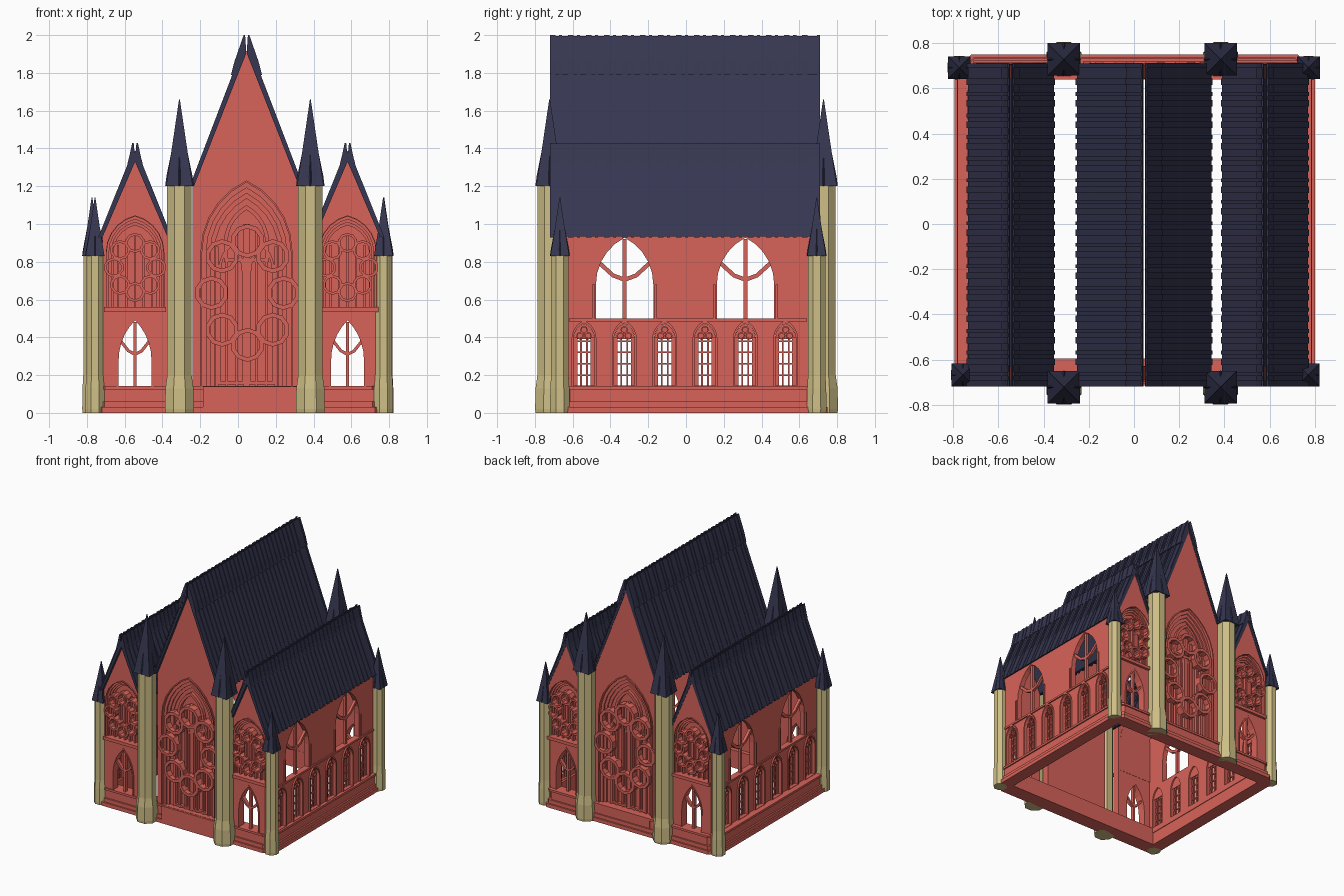
import bpy, bmesh, math

if "Cube" in bpy.data.objects:
    bpy.data.objects.remove(bpy.data.objects["Cube"])

def material(name, rgb):
    m = bpy.data.materials.new(name)
    m.diffuse_color = (*rgb, 1)
    m.use_nodes = True
    m.node_tree.nodes["Principled BSDF"].inputs["Base Color"].default_value = m.diffuse_color
    return m

RED = material("red_stone", (0.69, 0.125, 0.10))
GOLD = material("pale_stone", (0.62, 0.52, 0.24))
SLATE = material("slate", (0.037, 0.038, 0.082))

def finish(bm, name, mat):
    me = bpy.data.meshes.new(name)
    bm.to_mesh(me)
    bm.free()
    me.materials.append(mat)
    bpy.context.collection.objects.link(bpy.data.objects.new(name, me))

def plate(bm, f, loops, a, b):
    """Flat outline with holes, filled and given depth a..b; f maps (u, v, depth) to the world."""
    t = bmesh.new()
    uv, rim = [], []
    for loop in loops:
        n0, n = len(uv), len(loop)
        uv += loop
        rim += [(n0 + i, n0 + (i + 1) % n) for i in range(n)]
    tv = [t.verts.new((u, v, 0)) for u, v in uv]
    t.verts.index_update()
    for i, j in rim:
        t.edges.new((tv[i], tv[j]))
    bmesh.ops.triangle_fill(t, edges=t.edges[:], use_beauty=True, normal=(0, 0, 1))
    tris = [[v.index for v in fc.verts] for fc in t.faces]
    t.free()
    lo = [bm.verts.new(f(u, v, a)) for u, v in uv]
    hi = [bm.verts.new(f(u, v, b)) for u, v in uv]
    new = []
    for tri in tris:
        new.append(bm.faces.new([lo[i] for i in tri]))
        new.append(bm.faces.new([hi[i] for i in reversed(tri)]))
    for i, j in rim:
        new.append(bm.faces.new((lo[i], lo[j], hi[j], hi[i])))
    bmesh.ops.recalc_face_normals(bm, faces=new)

def rect(x0, x1, z0, z1):
    return [(x0, z0), (x1, z0), (x1, z1), (x0, z1)]

def chamfered(x0, x1, y0, y1, c):
    return [(x0 + c, y0), (x1 - c, y0), (x1, y0 + c), (x1, y1 - c),
            (x1 - c, y1), (x0 + c, y1), (x0, y1 - c), (x0, y0 + c)]

def arch(cx, w, z0, zs, top, n=5):
    """Pointed arch outline: half width w, sill z0, springing zs, apex top."""
    h = top - zs
    R = (w * w + h * h) / (2 * w)
    end = math.atan2(h, R - w) if R >= w else math.pi - math.atan2(h, w - R)
    side = [(w - R + R * math.cos(end * i / n), zs + R * math.sin(end * i / n)) for i in range(n)]
    return ([(cx - w, z0), (cx + w, z0)] + [(cx + x, z) for x, z in side]
            + [(cx, top)] + [(cx - x, z) for x, z in reversed(side)])

def ring(cx, cz, r, w, n=10):
    return [[(cx + q * math.sin(2 * math.pi * i / n), cz + q * math.cos(2 * math.pi * i / n))
             for i in range(n)] for q in (r + w / 2, r - w / 2)]

def bar(pts, w):
    """Strip of width w along a path."""
    l, r = [], []
    for i, (x, z) in enumerate(pts):
        p, q = pts[max(i - 1, 0)], pts[min(i + 1, len(pts) - 1)]
        dx, dz = q[0] - p[0], q[1] - p[1]
        k = w / 2 / math.hypot(dx, dz)
        l.append((x - dz * k, z + dx * k))
        r.append((x + dz * k, z - dx * k))
    return l + r[::-1]

def y_tracery(cx, w, z0, zm, top, t):
    h = top - zm
    out = [bar([(cx, z0), (cx, top - 0.01)], t)]
    for s in (-1, 1):
        out.append(bar([(cx, zm), (cx + s * w * .4, zm + h * .1), (cx + s * w * .92, zm + h * .42)], t))
    return out

def rosette(bm, f, cx, cz, rx, rz, r, w, a, b):
    for i in range(8):
        t = i * math.pi / 4
        plate(bm, f, ring(cx + rx * math.sin(t), cz + rz * math.cos(t), r, w), a, b)

def nested(bm, f, cx, w, z0, zs, top, step):
    """Stepped arch mouldings with a solid back."""
    arcs = [arch(cx, w - i * step, z0, zs, top - i * step * 1.3) for i in range(4)]
    for i in range(3):
        plate(bm, f, [arcs[i], arcs[i + 1]], .012 * (i + 1), .06)
    plate(bm, f, [arcs[0]], .046, .062)
    plate(bm, f, [arch(cx, w + step * .4, z0, zs, top + step * .5), arcs[0]], -.01, .01)

CX, SIDES = 0.045, (-0.545, 0.58)

# end facades, front and back
for name, yf, sg in (("front", -.69, 1), ("back", .703, -1)):
    f = lambda u, v, d: (u, yf + sg * d, v)
    bm = bmesh.new()
    plate(bm, f, [[(-.24, .02), (.33, .02), (.33, 1.2), (CX, 1.92), (-.24, 1.2)],
                  arch(CX, .235, .14, .85, 1.22)], 0, .06)
    nested(bm, f, CX, .235, .14, .85, 1.22, .022)
    for i in range(-3, 4):
        plate(bm, f, [bar([(CX + i * .052, .14), (CX + i * .052, 1.0 - abs(i) * .04)], .03 if i == 0 else .014)], .025, .05)
    for s in (-1, 1):
        plate(bm, f, [arch(CX + s * .08, .07, .15, .75, .9), arch(CX + s * .08, .055, .165, .75, .88)], .02, .05)
    plate(bm, f, [arch(CX, .12, .8, .9, 1.1), arch(CX, .1, .82, .9, 1.075)], .02, .05)
    plate(bm, f, [rect(-.185, .31, .02, .14)], -.025, .05)
    rosette(bm, f, CX + .005, .635, .19, .275, .078, .024, -.015, .05)
    for cx in SIDES:
        plate(bm, f, [[(cx - .172, .02), (cx + .172, .02), (cx + .172, .96), (cx, 1.39), (cx - .172, .96)],
                      arch(cx, .087, .13, .28, .49), arch(cx, .15, .56, .85, 1.04)], 0, .06)
        for o in y_tracery(cx, .087, .13, .31, .49, .016):
            plate(bm, f, [o], .015, .045)
        plate(bm, f, [arch(cx, .097, .125, .28, .505), arch(cx, .087, .13, .28, .49)], -.006, .01)
        nested(bm, f, cx, .15, .56, .85, 1.04, .012)
        for i in range(-2, 3):
            plate(bm, f, [bar([(cx + i * .045, .56), (cx + i * .045, .95 - abs(i) * .03)], .012)], .02, .05)
        rosette(bm, f, cx, .77, .112, .13, .046, .014, -.012, .05)
        plate(bm, f, [rect(cx - .165, cx + .165, .535, .56)], -.02, .01)
    finish(bm, name + "_facade", RED)

# long side walls with window arcade below and large windows above
for name, xf, sg in (("left", -.725, -1), ("right", .758, 1)):
    f = lambda u, v, d: (xf - sg * d, u, v)
    bm = bmesh.new()
    low = [-.54 + .2135 * i for i in range(6)]
    big = (-.325, .315)
    plate(bm, f, [rect(-.64, .645, .1, .94)] + [arch(y, .055, .145, .39, .475) for y in low]
          + [arch(y, .152, .5, .68, .928) for y in big], 0, .04)
    for y in low:
        plate(bm, f, [arch(y, .066, .141, .39, .49), arch(y, .055, .145, .39, .475)], -.012, .01)
        for dx in (-.045, -.016, .016, .045):
            plate(bm, f, [bar([(y + dx, .145), (y + dx, .4)], .009 if abs(dx) < .03 else .02)], .014, .026)
        for z in (.2, .26, .32, .38):
            plate(bm, f, [rect(y - .055, y + .055, z - .004, z + .004)], .014, .026)
        plate(bm, f, [arch(y, .054, .39, .391, .474)], .022, .03)
        for dx, z in ((-.021, .408), (.021, .408), (0, .44)):
            plate(bm, f, ring(y + dx, z, .017, .007, 8), .004, .026)
    for y in big:
        for o in y_tracery(y, .152, .5, .705, .93, .022):
            plate(bm, f, [o], .01, .032)
        for s in (-1, 1):
            plate(bm, f, [bar([(y + s * .165, .5), (y + s * .165, .68)], .014)], -.01, .01)
    plate(bm, f, [rect(-.62, .64, .485, .5)], -.01, .01)
    finish(bm, name + "_side_wall", RED)

# stepped hollow plinth
bm = bmesh.new()
inner = rect(-.69, .70, -.595, .64)
for o, a, b in ((0, 0, .03), (.012, .03, .06), (.025, .06, .125), (.015, .125, .142)):
    plate(bm, lambda u, v, d: (u, v, d),
          [chamfered(-.795 + o, .80 - o, -.715 + o, .75 - o, .075), inner], a, b)
finish(bm, "plinth", RED)

# roofs: ribbed slopes with a split ridge cap
def roof(name, cx, half, zr, ze, k, g):
    bm = bmesh.new()
    f = lambda u, v, d: (u, d, v)
    Y0, Y1, n = -.72, .71, 30
    zt = zr - .05
    slope = (half - .008) / (zt - ze)
    for s in (-1, 1):
        P = lambda pts: [(cx + s * x, z) for x, z in pts]
        plate(bm, f, [P([(g, zt), (.008, zt), (half, ze), (half - .02, ze), (g, zt - .05)])], Y0 + .004, Y1 - .004)
        zc = zr - .21 * k
        xc = .008 + (zt - zc) * slope
        cap = P([(g, zr - .08), (.007, zr - .004), (.012, zr - .004), (xc - .012 * k, zc + .07 * k),
                 (xc + .01 * k, zc), (xc - .01, zc)])
        plate(bm, f, [cap], Y0 + .002, Y1 - .002)
        step = (Y1 - Y0) / n
        for i in range(n):
            y = Y0 + i * step
            w = step * (.35 if i % 2 else .6)
            if i == n - 1:
                y = Y1 - w
            plate(bm, f, [P([(.006, zt), (.014, zt), (half + .005, ze - .006), (half - .005, ze - .006)])], y, y + w)
            plate(bm, f, [P([(.006, zr - .05), (.009, zr), (.015, zr), (xc - .006 * k, zc + .07 * k),
                             (xc + .012 * k, zc), (xc, zc)])], y, y + w)
    finish(bm, name, SLATE)

roof("nave_roof", CX, .298, 2.0, 1.2, 1, .003)
roof("left_aisle_roof", SIDES[0], .19, 1.43, .935, .55, 0)
roof("right_aisle_roof", SIDES[1], .19, 1.43, .935, .55, 0)

# buttress columns with pointed spires
def lathe(bm, x, y, prof, n, turn):
    prev = None
    for r, z in prof:
        cur = [bm.verts.new((x + r * math.cos(turn + 2 * math.pi * i / n),
                             y + r * math.sin(turn + 2 * math.pi * i / n), z)) for i in range(n)]
        if prev:
            for i in range(n):
                bm.faces.new((prev[i], prev[(i + 1) % n], cur[(i + 1) % n], cur[i]))
        else:
            bm.faces.new(cur[::-1])
        prev = cur
    bm.faces.new(prev)

def tower(name, x, y, r, h, top, base_r, cap):
    bm = bmesh.new()
    lathe(bm, x, y, [(base_r * .97, 0), (base_r, .02), (base_r * .97, .13), (r, .2), (r, h)], 8, math.pi / 8)
    finish(bm, name + "_column", GOLD)
    bm = bmesh.new()
    d, q = top - h, cap * math.sqrt(2)
    lathe(bm, x, y, [(q, h), (q * .94, h + .02), (q * .5, h + d * .5), (.003, top)], 4, math.pi / 4)
    lathe(bm, x, y, [(cap * 1.05, h), (cap * .95, h + d * .12), (.01, h + d * .75)], 4, 0)
    finish(bm, name + "_spire", SLATE)

for side, xb, xf, xr in (("left", -.31, -.757, -.773), ("right", .383, .77, .772)):
    tower("front_large_" + side, xb, -.722, .07, 1.2, 1.66, .083, .072)
    tower("back_large_" + side, xb, .728, .07, 1.2, 1.66, .083, .072)
    tower("front_corner_" + side, xf, -.668, .05, .83, 1.14, .056, .05)
    tower("back_corner_" + side, xr, .692, .05, .83, 1.14, .056, .05)
